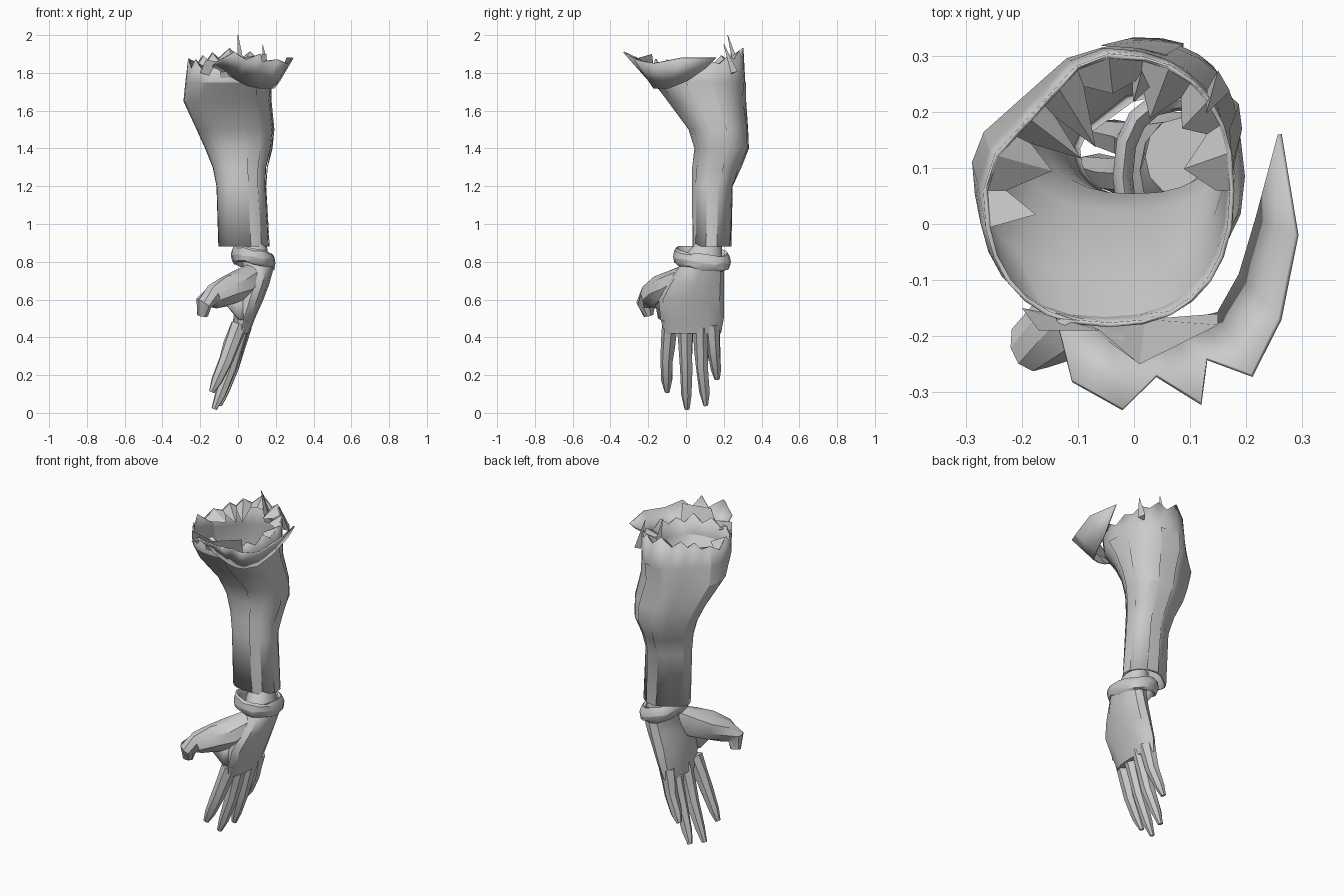
import bpy, bmesh, math, random
from mathutils import Vector

random.seed(4)
cube = bpy.data.objects.get("Cube")
if cube:
    bpy.data.objects.remove(cube)

grey = bpy.data.materials.new("plain_grey")
grey.use_nodes = True
grey.diffuse_color = (0.6, 0.6, 0.6, 1)
grey.node_tree.nodes["Principled BSDF"].inputs["Base Color"].default_value = (0.6, 0.6, 0.6, 1)


def skin(name, rings, closed=True, caps=False, thickness=0, angle=35):
    """Join successive rows of points into one surface."""
    bm = bmesh.new()
    rows = [[bm.verts.new(p) for p in ring] for ring in rings]
    n = len(rows[0])
    for a, b in zip(rows, rows[1:]):
        for i in range(n if closed else n - 1):
            j = (i + 1) % n
            bm.faces.new((a[i], a[j], b[j], b[i]))
    if caps:
        bm.faces.new(rows[0][::-1])
        bm.faces.new(rows[-1])
    bmesh.ops.recalc_face_normals(bm, faces=bm.faces)
    mesh = bpy.data.meshes.new(name)
    bm.to_mesh(mesh)
    bm.free()
    mesh.materials.append(grey)
    ob = bpy.data.objects.new(name, mesh)
    bpy.context.collection.objects.link(ob)
    if thickness:
        mod = ob.modifiers.new("thickness", "SOLIDIFY")
        mod.thickness = thickness
        mod.offset = 0
    bpy.ops.object.select_all(action="DESELECT")
    ob.select_set(True)
    bpy.context.view_layer.objects.active = ob
    bpy.ops.object.shade_smooth_by_angle(angle=math.radians(angle))


def oval(z, x0, x1, y0, y1, n, power=0.85, cut=2):
    """Level ring filling the x and y extents, its back right corner cut flat."""
    pts = []
    for i in range(n):
        c, s = math.cos(math.tau * i / n), math.sin(math.tau * i / n)
        px = math.copysign(abs(c) ** power, c)
        py = math.copysign(abs(s) ** power, s)
        if px < 0 < py:
            shrink = min(1, cut / (py - px))
            px, py = px * shrink, py * shrink
        pts.append(Vector(((x0 + x1) / 2 + px * (x1 - x0) / 2,
                           (y0 + y1) / 2 + py * (y1 - y0) / 2, z)))
    return pts


def limb(name, path, radii, sides=7, wide=1.0):
    """Tapered tube along a path, slightly uneven."""
    pts = [Vector(p) for p in path]
    rings = []
    for k, p in enumerate(pts):
        d = (pts[min(k + 1, len(pts) - 1)] - pts[max(k - 1, 0)]).normalized()
        side = d.cross(Vector((1, 0, 0))).normalized()
        up = side.cross(d)
        ring = []
        for i in range(sides):
            a = math.tau * i / sides
            r = radii[k] * random.uniform(0.88, 1.1)
            ring.append(p + side * r * wide * math.cos(a) + up * r * math.sin(a))
        rings.append(ring)
    skin(name, rings, caps=True, angle=30)


# Forearm: open tube, widening toward a torn upper rim
N = 28
arm = [oval(*s, N, cut=1.17) for s in (
    (0.88, -0.10, 0.16, 0.04, 0.23), (1.2, -0.11, 0.14, 0.04, 0.24),
    (1.3, -0.13, 0.145, 0.045, 0.28), (1.4, -0.17, 0.17, 0.05, 0.325),
    (1.5, -0.215, 0.18, 0.02, 0.32), (1.65, -0.285, 0.165, -0.09, 0.31),
    (1.75, -0.275, 0.17, -0.17, 0.31), (1.85, -0.265, 0.175, -0.18, 0.30))]
rim = arm[-1]
for i, p in enumerate(rim):
    back = max(0, math.sin(math.tau * i / N))
    p.z = 1.83 + 0.06 * back + (0.04 if i % 2 else -0.01) * random.uniform(0.4, 1.2)
skin("forearm", arm, thickness=0.008, angle=25)

# Torn lining folded inward from the back of the rim
mid = Vector((-0.02, 0.06, 1.76))
half = [p.copy() for p in rim[:N // 2 + 2]]
fold = [p.lerp(mid, random.uniform(0.25, 0.6) if i % 2 else 0.15)
        for i, p in enumerate(half)]
skin("torn_lining", [half, fold], closed=False, angle=10)

# Thin upright splinters at the rim
for name, x, y, top in (("back_splinter", 0.0, 0.22, 2.0), ("left_splinter", 0.13, 0.2, 1.95)):
    limb(name, [(x + 0.02, y + 0.05, 1.8), (x, y, top)], [0.025, 0.002], sides=3)

# Flaring flap around the front and left of the rim
flap_low = [(-0.14, -0.16, 1.83), (-0.05, -0.18, 1.79), (0.0, -0.18, 1.76),
            (0.06, -0.17, 1.73), (0.11, -0.17, 1.72), (0.15, -0.16, 1.72),
            (0.19, -0.09, 1.72), (0.22, 0.01, 1.76), (0.25, 0.11, 1.83)]
flap_high = [(-0.11, -0.28, 1.86), (-0.02, -0.33, 1.91), (0.04, -0.27, 1.87),
             (0.12, -0.32, 1.9), (0.13, -0.24, 1.86), (0.21, -0.27, 1.87),
             (0.26, -0.17, 1.85), (0.29, -0.02, 1.88), (0.26, 0.16, 1.88)]
skin("torn_flap", [flap_low, flap_high], closed=False, thickness=0.008)

# Ragged scrap joining the flap to the front rim
scrap_low = [(-0.2, -0.15, 1.8), (-0.1, -0.17, 1.77), (0.02, -0.17, 1.76), (0.15, -0.16, 1.76)]
scrap_high = [(-0.17, -0.19, 1.87), (-0.06, -0.19, 1.85), (0.01, -0.25, 1.88), (0.15, -0.18, 1.9)]
skin("torn_scrap", [scrap_low, scrap_high], closed=False, angle=10)

# Overlapping seam strips running down the forearm
for name, start, reach in (("front_seam", 22, 0.012), ("left_seam", 27, 0.01), ("back_seam", 5, 0.012)):
    rows = []
    for ring in arm[:-1]:
        c = sum(ring, Vector()) / N
        rows.append([ring[(start + k) % N] + (ring[(start + k) % N] - c).normalized()
                     * reach * random.uniform(0.6, 1.3) for k in range(3)])
    skin(name, rows, closed=False)

# Wrist band: thick tilted ring
band = []
for k in range(8):
    a = math.tau * k / 8
    grow = 0.018 * math.cos(a)
    ring = oval(0.815 + 0.042 * math.sin(a), -0.02 - grow, 0.18 + grow, -0.05 - grow, 0.22 + grow, 16)
    for p in ring:
        p.z += -0.18 * (p.x - 0.08) - 0.1 * (p.y - 0.085) + random.uniform(-0.008, 0.008)
    band.append(ring)
skin("wrist_band", band + band[:1])

# Palm and wrist
palm = [oval(*s, 12, 0.95) for s in (
    (0.9, 0.02, 0.15, 0.05, 0.19), (0.84, 0.01, 0.16, 0.0, 0.19),
    (0.77, 0.03, 0.19, -0.04, 0.20), (0.68, 0.01, 0.165, -0.1, 0.20),
    (0.6, -0.01, 0.135, -0.145, 0.2), (0.5, -0.025, 0.09, -0.135, 0.2),
    (0.42, -0.03, 0.06, -0.115, 0.185))]
skin("palm", palm, caps=True)

# Thumb with its broad fleshy base and bent tip
limb("thumb", [(0.08, 0.0, 0.73), (0.01, -0.07, 0.675), (-0.06, -0.13, 0.645),
               (-0.13, -0.19, 0.615), (-0.18, -0.215, 0.58), (-0.19, -0.2, 0.515)],
     [0.06, 0.085, 0.08, 0.065, 0.05, 0.028], sides=9)

# Web of skin between the thumb and the index knuckle
web_top = [(0.07, -0.07, 0.66), (0.0, -0.13, 0.63), (-0.07, -0.16, 0.59)]
web_low = [(0.05, -0.11, 0.48), (0.0, -0.14, 0.5), (-0.05, -0.15, 0.56)]
skin("thumb_web", [web_top, web_low], closed=False, thickness=0.02)

# Fingers: knuckle, middle joint and tip positions
for name, knuckle, joint, tip in (
        ("index_finger", (0.005, -0.085, 0.47), (-0.065, -0.1, 0.28), (-0.14, -0.1, 0.11)),
        ("middle_finger", (0.02, -0.005, 0.46), (-0.04, 0.0, 0.24), (-0.125, 0.005, 0.02)),
        ("ring_finger", (0.025, 0.08, 0.46), (-0.03, 0.085, 0.24), (-0.1, 0.105, 0.04)),
        ("little_finger", (0.025, 0.14, 0.47), (-0.005, 0.15, 0.33), (-0.07, 0.165, 0.18))):
    k, j, t = Vector(knuckle), Vector(joint), Vector(tip)
    limb(name, [k, k.lerp(j, 0.55), j, j.lerp(t, 0.65), t],
         [0.046, 0.042, 0.038, 0.031, 0.015], wide=0.92)
